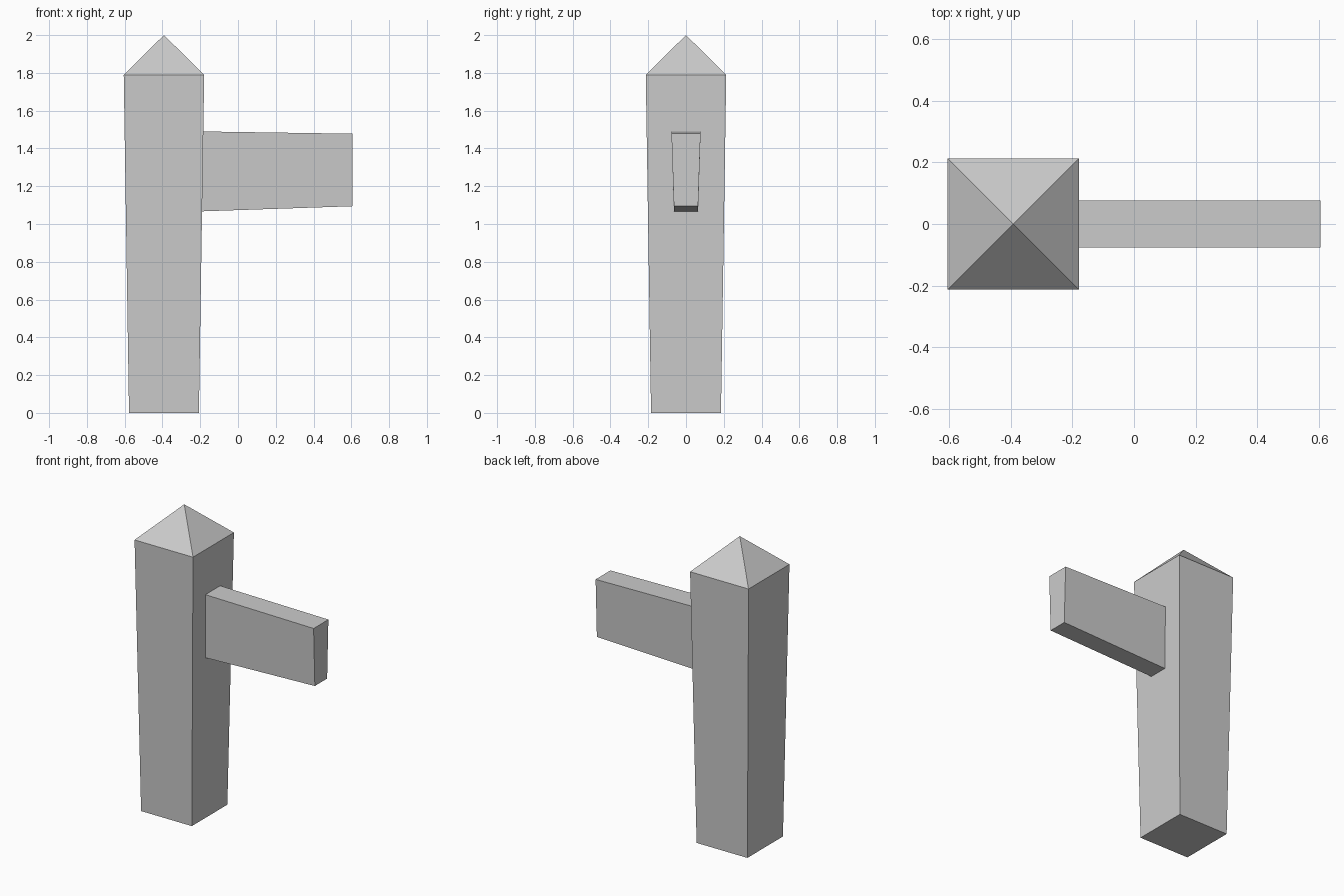
import bpy
import bmesh

if "Cube" in bpy.data.objects:
    bpy.data.objects.remove(bpy.data.objects["Cube"])


def ring(bm, points):
    return [bm.verts.new(p) for p in points]


def loft(name, start, end, apex=None):
    """Join two four-point sections; close the end flat or to an apex."""
    bm = bmesh.new()
    a, b = ring(bm, start), ring(bm, end)
    tip = bm.verts.new(apex) if apex else None
    bm.faces.new(a)
    if not tip:
        bm.faces.new(b)
    for i in range(4):
        j = (i + 1) % 4
        bm.faces.new((a[i], a[j], b[j], b[i]))
        if tip:
            bm.faces.new((b[i], b[j], tip))
    bmesh.ops.recalc_face_normals(bm, faces=bm.faces[:])
    mesh = bpy.data.meshes.new(name)
    bm.to_mesh(mesh)
    bm.free()
    obj = bpy.data.objects.new(name, mesh)
    bpy.context.collection.objects.link(obj)
    return obj


def square(x, half, z):
    return [(x + sx * half, sy * half, z)
            for sx, sy in ((-1, -1), (1, -1), (1, 1), (-1, 1))]


def arm_section(x, bottom, top, half_bottom=0.064, half_top=0.077):
    return [(x, -half_bottom, bottom), (x, half_bottom, bottom),
            (x, half_top, top), (x, -half_top, top)]


# Post: flares upward to a pyramid cap
POST_X = -0.392
loft("post", square(POST_X, 0.185, 0), square(POST_X, 0.213, 1.79),
     apex=(POST_X, 0, 2.0))

# Sign arm: wedge section, slightly narrowing towards its free end
loft("sign_arm", arm_section(-0.195, 1.067, 1.49),
     arm_section(0.605, 1.094, 1.478))
